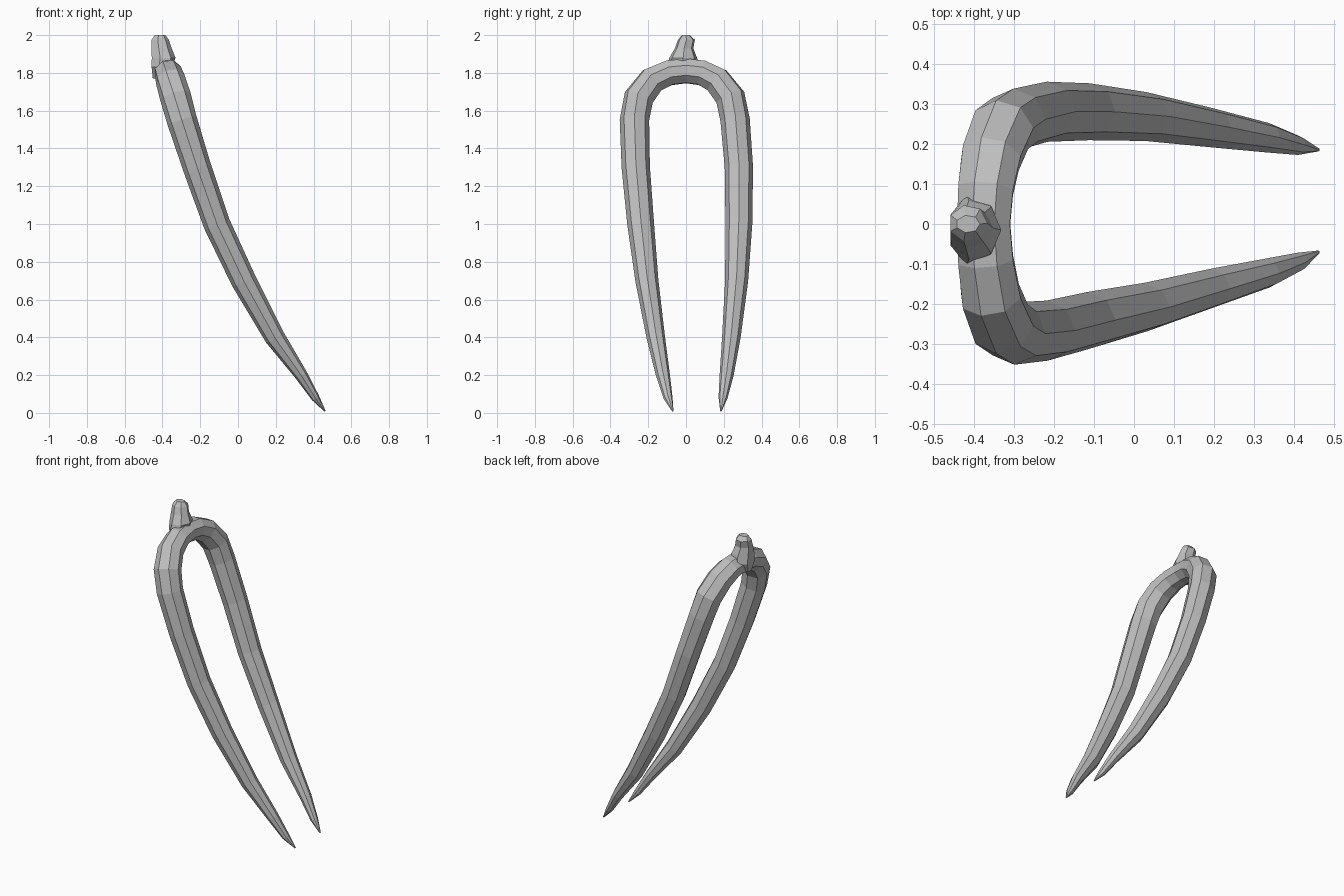
import bpy, bmesh
from math import cos, sin, tau
from mathutils import Vector

cube = bpy.data.objects.get("Cube")
if cube:
    bpy.data.objects.remove(cube, do_unlink=True)

# Single bone-grey material
bone = bpy.data.materials.new("bone grey")
bone.use_nodes = True
GREY = (0.52, 0.52, 0.52, 1)
bone.diffuse_color = GREY
bone.node_tree.nodes["Principled BSDF"].inputs["Base Color"].default_value = GREY


def loft(name, rings):
    """Skin a list of equal-length point rings and cap both ends."""
    bm = bmesh.new()
    loops = [[bm.verts.new(p) for p in ring] for ring in rings]
    n = len(loops[0])
    for a, b in zip(loops, loops[1:]):
        for i in range(n):
            j = (i + 1) % n
            bm.faces.new((a[i], a[j], b[j], b[i]))
    bm.faces.new(loops[0])
    bm.faces.new(loops[-1])
    bmesh.ops.recalc_face_normals(bm, faces=bm.faces)
    mesh = bpy.data.meshes.new(name)
    bm.to_mesh(mesh)
    bm.free()
    mesh.materials.append(bone)
    obj = bpy.data.objects.new(name, mesh)
    bpy.context.collection.objects.link(obj)
    return obj


# Arm stations from tip to crown: z, x, y of right arm, y of left arm,
# half width in the plane of the fork, half depth across it
stations = [
    (.01, .46, -.07, .185, .004, .004),
    (.08, .41, -.095, .196, .024, .022),
    (.2, .335, -.122, .215, .037, .034),
    (.4, .195, -.16, .24, .049, .054),
    (.7, .03, -.207, .268, .061, .067),
    (1, -.112, -.24, .28, .071, .071),
    (1.3, -.217, -.266, .28, .075, .075),
    (1.55, -.297, -.273, .26, .078, .08),
    (1.67, -.33, -.25, .235, .08, .083),
    (1.76, -.357, -.18, .165, .076, .08),
    (1.8, -.37, -.09, .085, .07, .075),
]
path = [(Vector((x, yr, z)), w, d) for z, x, yr, yl, w, d in stations]
path.append((Vector((-.375, 0, 1.81)), .068, .072))
path += [(Vector((x, yl, z)), w, d) for z, x, yr, yl, w, d in reversed(stations)]

# Forked arms: one continuous eight-sided sweep from tip to tip
across = Vector((.91, 0, .42))
rings = []
for i, (p, w, d) in enumerate(path):
    before = path[max(i - 1, 0)][0]
    after = path[min(i + 1, len(path) - 1)][0]
    t = (after - before).normalized()
    side = t.cross(across).normalized()
    depth = side.cross(t)
    rings.append([p + side * w * cos(tau * k / 8) + depth * d * sin(tau * k / 8)
                  for k in range(8)])
loft("forked_arms", rings)

# Knob on the crown: z, x, y, half size in x and y
knob = [
    (1.77, -.415, -.01, .04, .04),
    (1.83, -.405, -.015, .058, .09),
    (1.88, -.397, -.015, .066, .075),
    (1.93, -.407, -.01, .056, .05),
    (1.975, -.414, .002, .048, .046),
    (2, -.414, 0, .03, .022),
]
loft("crown_knob", [[Vector((x + a * cos(tau * k / 7), y + b * sin(tau * k / 7), z))
                     for k in range(7)] for z, x, y, a, b in knob])
